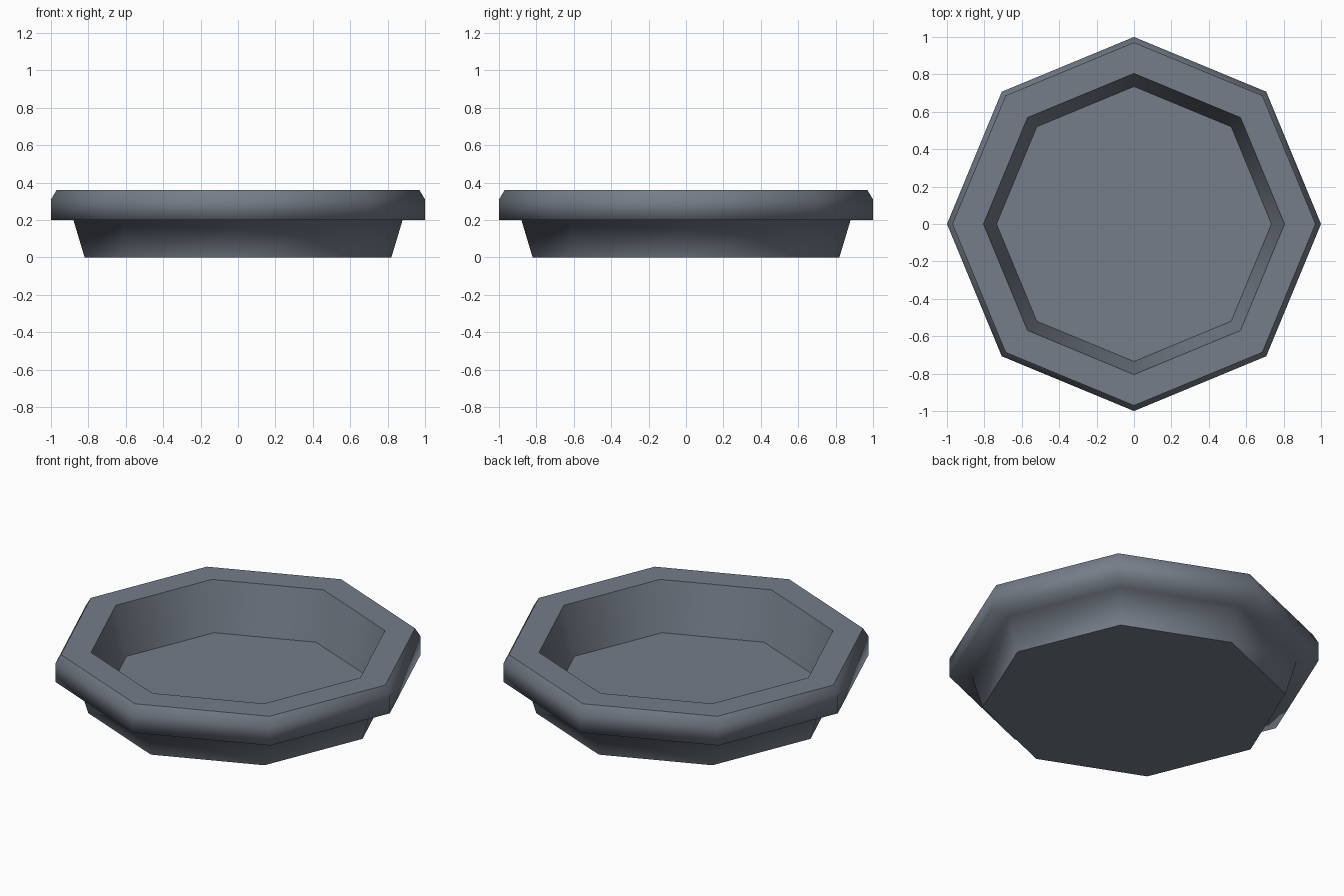
import bpy, bmesh, math

if "Cube" in bpy.data.objects:
    bpy.data.objects.remove(bpy.data.objects["Cube"])

SIDES = 8
# (radius, height, hard edge?) from underside, round the rim, down to the floor
PROFILE = [
    (0.82, 0.00, True),
    (0.88, 0.20, False),
    (1.00, 0.20, False),
    (1.00, 0.31, False),
    (0.97, 0.36, True),
    (0.805, 0.36, True),
    (0.735, 0.075, True),
]

bm = bmesh.new()


def ring(r, z):
    return [bm.verts.new((r * math.cos(i * math.tau / SIDES),
                          r * math.sin(i * math.tau / SIDES), z)) for i in range(SIDES)]


# Walls, rim and ledge
rings = [ring(r, z) for r, z, _ in PROFILE]
for a, b in zip(rings, rings[1:]):
    for i in range(SIDES):
        j = (i + 1) % SIDES
        bm.faces.new((a[i], a[j], b[j], b[i])).smooth = True

# Underside and dish floor
bm.faces.new(rings[0][::-1])
bm.faces.new(rings[-1])

# Hard edges around the flat areas
for verts, (_, _, hard) in zip(rings, PROFILE):
    for i in range(SIDES):
        bm.edges.get((verts[i], verts[(i + 1) % SIDES])).smooth = not hard

bmesh.ops.recalc_face_normals(bm, faces=bm.faces)
mesh = bpy.data.meshes.new("octagonal_dish")
bm.to_mesh(mesh)
bm.free()

mat = bpy.data.materials.new("slate grey")
mat.diffuse_color = (0.178, 0.205, 0.25, 1)
mat.use_nodes = True
mat.node_tree.nodes["Principled BSDF"].inputs["Base Color"].default_value = mat.diffuse_color
mesh.materials.append(mat)
dish = bpy.data.objects.new("octagonal_dish", mesh)
bpy.context.collection.objects.link(dish)
